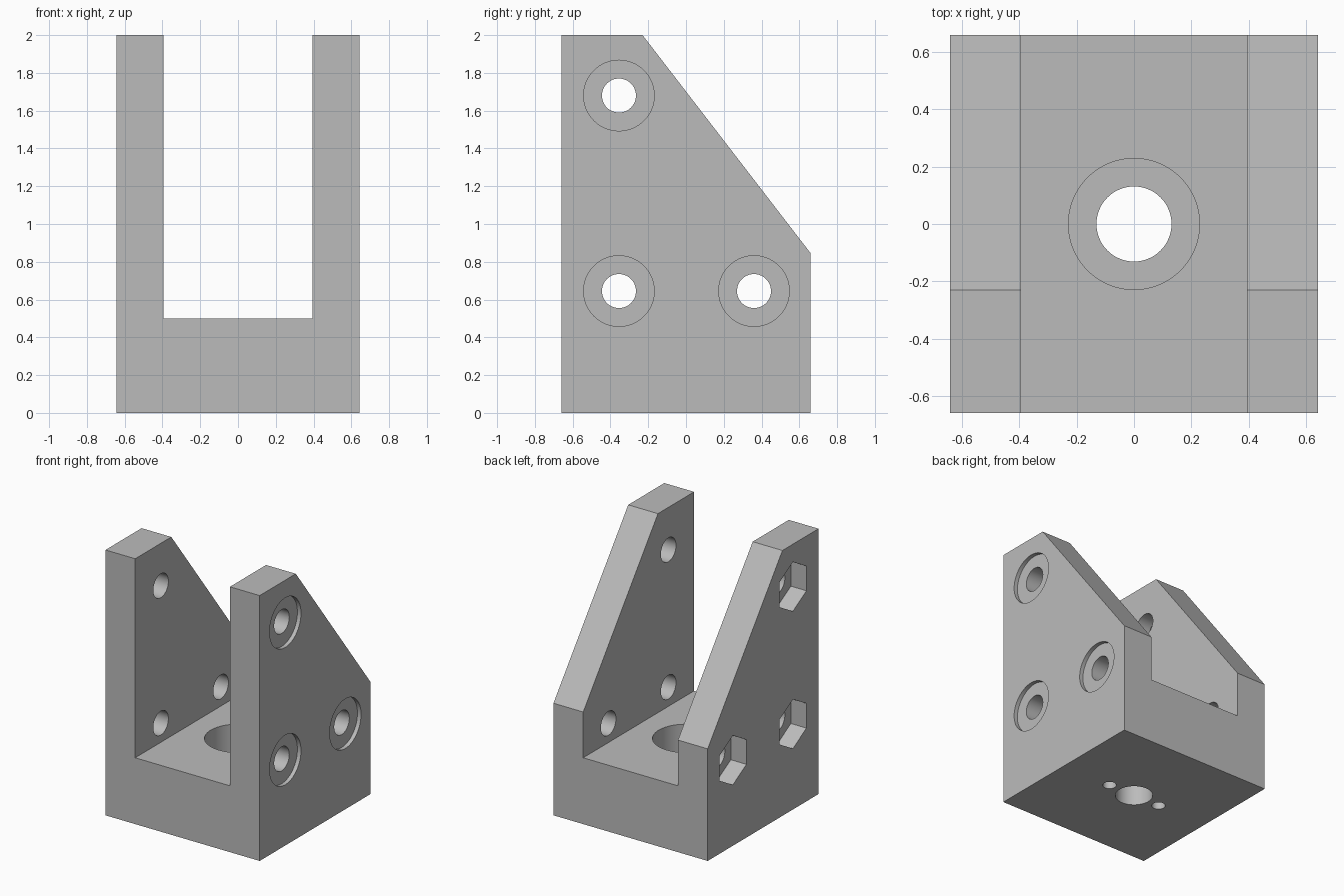
import bpy
import bmesh
import math
from mathutils import Matrix

cube = bpy.data.objects.get("Cube")
if cube:
    bpy.data.objects.remove(cube, do_unlink=True)

HALF_X, HALF_Y, SLOT_X, FLOOR_Z = 0.643, 0.66, 0.395, 0.5

grey = bpy.data.materials.new("plain grey")
grey.use_nodes = True
colour = (0.5, 0.5, 0.5, 1)
grey.diffuse_color = colour
grey.node_tree.nodes["Principled BSDF"].inputs["Base Color"].default_value = colour


def make_object(name, bm):
    bmesh.ops.recalc_face_normals(bm, faces=bm.faces)
    mesh = bpy.data.meshes.new(name)
    bm.to_mesh(mesh)
    bm.free()
    mesh.materials.append(grey)
    obj = bpy.data.objects.new(name, mesh)
    bpy.context.collection.objects.link(obj)
    return obj


def cut(target, name, bm):
    """Subtract a shape from the target and discard the cutter."""
    cutter = make_object(name, bm)
    cutter.hide_render = True
    mod = target.modifiers.new(name, "BOOLEAN")
    mod.operation, mod.solver, mod.object = "DIFFERENCE", "EXACT", cutter
    bpy.context.view_layer.objects.active = target
    bpy.ops.object.modifier_apply(modifier=name)
    bpy.data.objects.remove(cutter, do_unlink=True)


def prism(axis, radius, start, end, centre, sides=64):
    """Round or polygonal bar along x or z; centre gives the other two axes."""
    bm = bmesh.new()
    bmesh.ops.create_cone(bm, cap_ends=True, segments=sides, radius1=radius,
                          radius2=radius, depth=end - start)
    mid = (start + end) / 2
    if axis == "X":
        place = Matrix.Translation((mid, *centre)) @ Matrix.Rotation(math.pi / 2, 4, "Y")
        # first turn the polygon so that one corner points upward
        corner = max(bm.verts, key=lambda v: abs(v.co.x))
        place = place @ Matrix.Rotation(-math.atan2(corner.co.y, corner.co.x), 4, "Z")
    else:
        place = Matrix.Translation((*centre, mid))
    bmesh.ops.transform(bm, matrix=place, verts=bm.verts)
    return bm


# Side profile extruded across the full width
bm = bmesh.new()
profile = [(-HALF_Y, 0), (HALF_Y, 0), (HALF_Y, 0.845), (-0.23, 2), (-HALF_Y, 2)]
side = bm.faces.new([bm.verts.new((-HALF_X, y, z)) for y, z in profile])
result = bmesh.ops.extrude_face_region(bm, geom=[side])
moved = [g for g in result["geom"] if isinstance(g, bmesh.types.BMVert)]
bmesh.ops.translate(bm, vec=(2 * HALF_X, 0, 0), verts=moved)
bracket = make_object("clevis_bracket", bm)

# Open slot between the two upright cheeks
bm = bmesh.new()
bmesh.ops.create_cube(bm, size=2)
bmesh.ops.scale(bm, vec=(SLOT_X, 1, 1), verts=bm.verts)
bmesh.ops.translate(bm, vec=(0, 0, FLOOR_Z + 1), verts=bm.verts)
cut(bracket, "slot", bm)

# Bolt holes through both cheeks, recessed for heads and hexagonal nuts
for centre in [(-0.355, 1.68), (-0.355, 0.645), (0.36, 0.645)]:
    cut(bracket, "bolt_hole", prism("X", 0.09, -1, 1, centre))
    cut(bracket, "head_recess", prism("X", 0.187, HALF_X - 0.03, 1, centre))
    cut(bracket, "nut_pocket", prism("X", 0.186, -1, -HALF_X + 0.13, centre, 6))

# Counterbored hole in the base with two blind pin holes underneath
cut(bracket, "base_hole", prism("Z", 0.131, -1, 1, (0, 0)))
cut(bracket, "base_counterbore", prism("Z", 0.229, 0.2, 1, (0, 0)))
for x in (-0.224, 0.224):
    cut(bracket, "pin_hole", prism("Z", 0.048, -1, 0.12, (x, 0), 32))

bpy.ops.object.select_all(action="DESELECT")
bracket.select_set(True)
bpy.context.view_layer.objects.active = bracket
bpy.ops.object.shade_smooth_by_angle(angle=math.radians(30))
